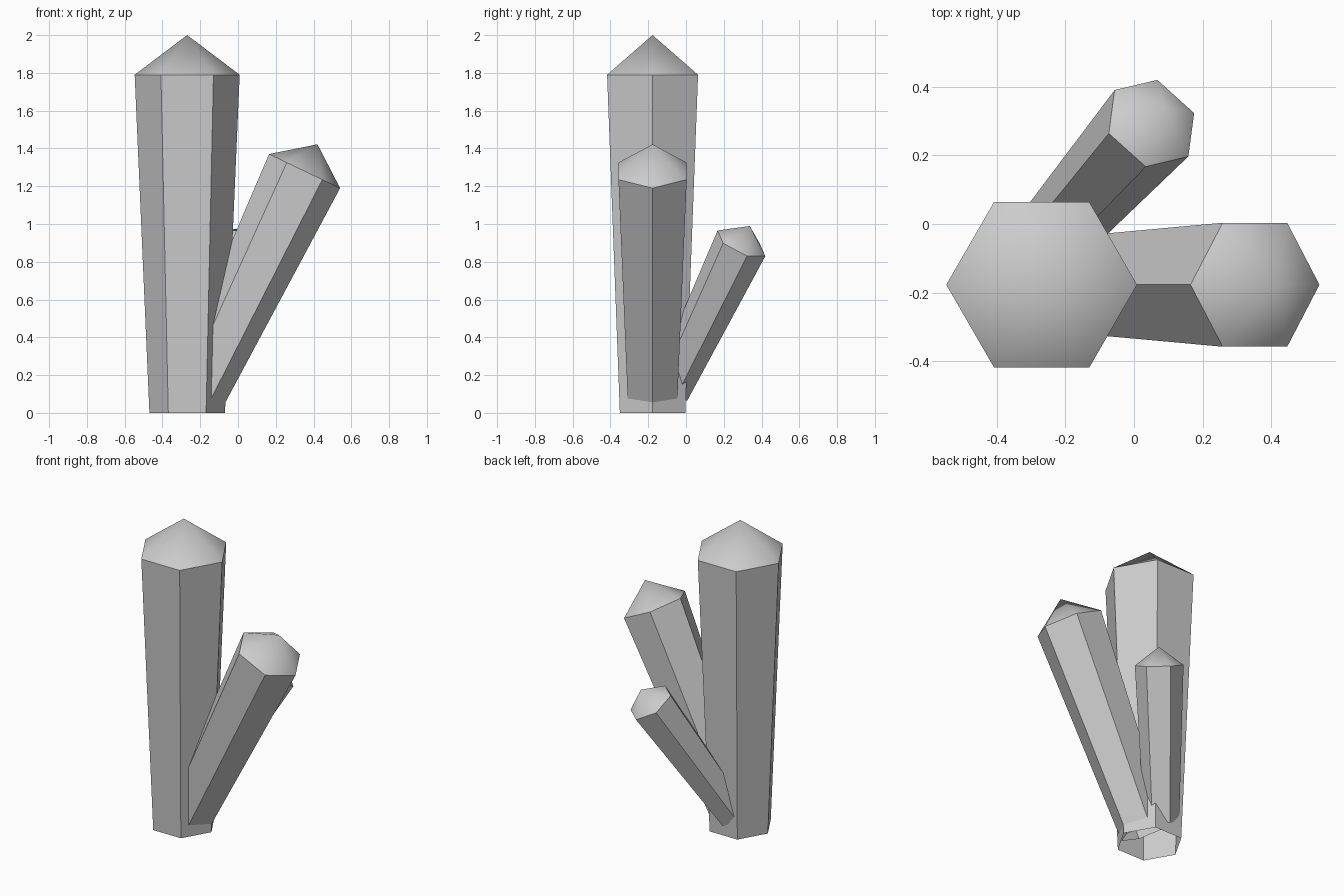
import bpy, bmesh, math
from mathutils import Vector

if "Cube" in bpy.data.objects:
    bpy.data.objects.remove(bpy.data.objects["Cube"])

SIDES = 6


def crystal(name, ring_centre, axis, corner, scale):
    """Six-sided open-bottomed shaft widening upward, with a smooth pointed cap."""
    n = Vector(axis).normalized()
    u = Vector(corner)
    u = (u - n * u.dot(n)).normalized()
    v = n.cross(u)
    top = Vector(ring_centre)
    base = top - n * 1.79 * scale

    bm = bmesh.new()

    def ring(centre, radius):
        angles = [2 * math.pi * i / SIDES for i in range(SIDES)]
        return [bm.verts.new(centre + radius * (u * math.cos(a) + v * math.sin(a)))
                for a in angles]

    low, high = ring(base, 0.20 * scale), ring(top, 0.278 * scale)
    tip = bm.verts.new(top + n * 0.21 * scale)
    for i in range(SIDES):
        j = (i + 1) % SIDES
        bm.faces.new((low[i], low[j], high[j], high[i]))
        cap = bm.faces.new((high[i], high[j], tip))
        cap.smooth = True
    # crisp rim between shaft and cap
    for i in range(SIDES):
        bm.edges.get((high[i], high[(i + 1) % SIDES])).smooth = False

    mesh = bpy.data.meshes.new(name)
    bm.to_mesh(mesh)
    bm.free()
    obj = bpy.data.objects.new(name, mesh)
    bpy.context.collection.objects.link(obj)
    return obj


# upright main crystal
crystal("tall_crystal", (-0.269, -0.177, 1.79), (0, 0, 1), (1, 0, 0), 1.0)
# medium crystal leaning right
crystal("leaning_crystal", (0.3525, -0.177, 1.28), (0.433, 0, 0.901), (0.901, 0, -0.433), 0.75)
# small crystal leaning to the back right
crystal("small_crystal", (0.051, 0.2935, 0.8975), (0.36, 0.405, 0.84), (0.109, -0.0965, 0.0025), 0.52)
